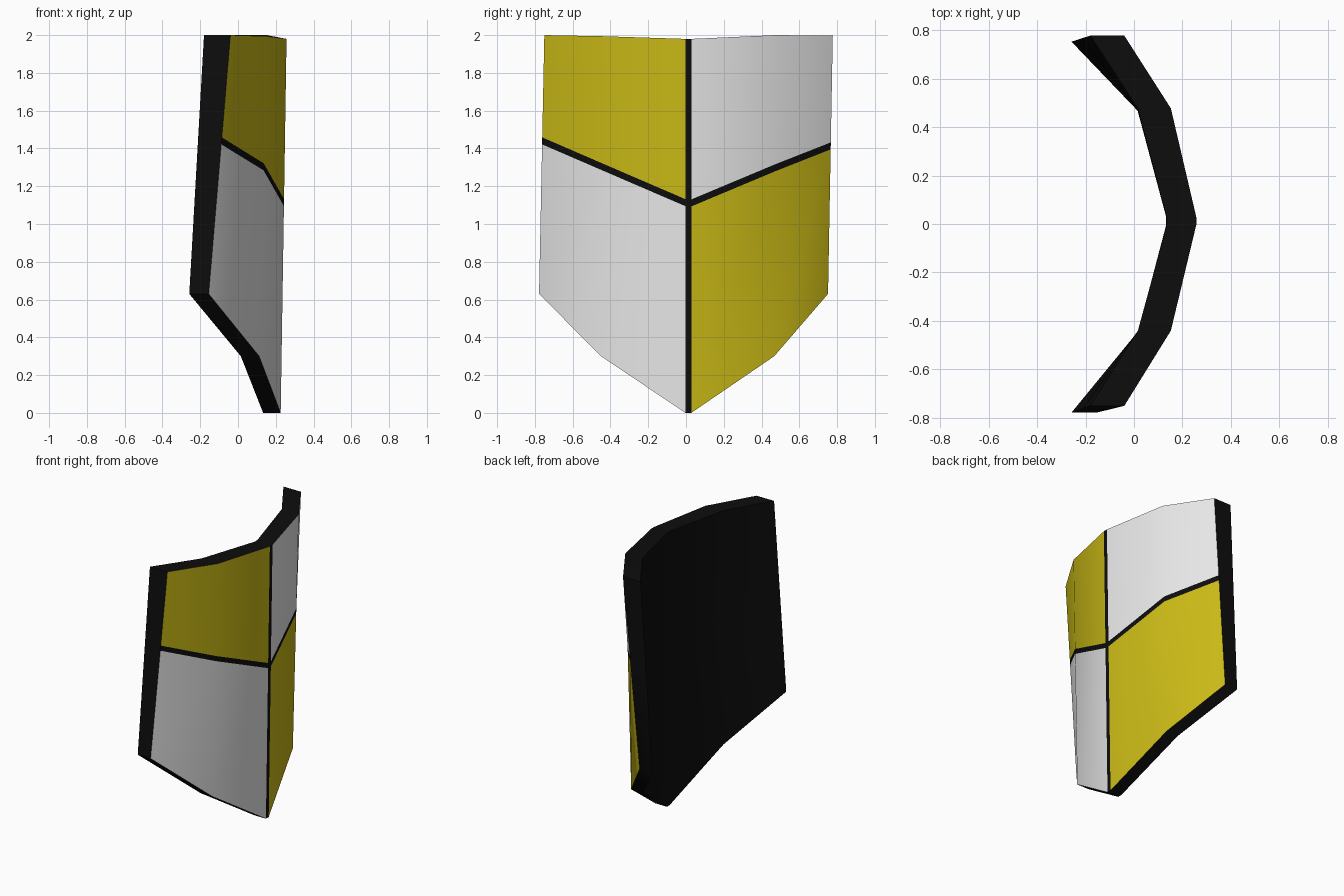
import bpy, bmesh
from mathutils import Vector

if "Cube" in bpy.data.objects:
    bpy.data.objects.remove(bpy.data.objects["Cube"])


def material(name, rgb):
    m = bpy.data.materials.new(name)
    m.diffuse_color = (*rgb, 1.0)
    m.use_nodes = True
    m.node_tree.nodes["Principled BSDF"].inputs["Base Color"].default_value = m.diffuse_color
    return m


# Column profile, left to right: top and bottom points on the front and back skins
# (top y, top z, bottom y, bottom z, front x top, front x bottom, back x top, back x bottom)
columns = [
    (-0.750, 2.000, -0.778, 0.63, -0.040, -0.155, -0.180, -0.258),
    (-0.440, 1.994, -0.450, 0.30, 0.152, 0.112, 0.016, 0.015),
    (-0.003, 1.980, -0.003, 0.00, 0.257, 0.226, 0.135, 0.133),
    (0.028, 1.980, 0.028, 0.00, 0.257, 0.226, 0.135, 0.133),
    (0.477, 2.000, 0.467, 0.30, 0.152, 0.112, 0.016, 0.015),
    (0.777, 1.997, 0.752, 0.63, -0.040, -0.155, -0.180, -0.258),
]
BAND = 0.037  # height of the slanted dividing band


def column_points(c, front):
    """Four points from the bottom to the top, split at the band edges."""
    ty, tz, by, bz, fxt, fxb, bxt, bxb = c
    top = Vector((fxt if front else bxt, ty, tz))
    bottom = Vector((fxb if front else bxb, by, bz))
    low = 1.093 + (0.43 if ty < 0 else 0.395) * abs((ty + by) / 2)
    if 0 < ty < 0.1:
        low = 1.093
    return [bottom] + [bottom.lerp(top, (z - bz) / (tz - bz))
                       for z in (low, low + BAND)] + [top]


bm = bmesh.new()
front = [[bm.verts.new(p) for p in column_points(c, True)] for c in columns]
back = [[bm.verts.new(p) for p in column_points(c, False)] for c in columns]
BLACK, YELLOW, WHITE = 0, 1, 2

# Front and back skins; the front is quartered by the black bands
for i in range(5):
    for j in range(3):
        f = bm.faces.new((front[i][j], front[i + 1][j], front[i + 1][j + 1], front[i][j + 1]))
        if i != 2 and j != 1:
            f.material_index = YELLOW if (i < 2) == (j == 2) else WHITE
        bm.faces.new((back[i][j], back[i][j + 1], back[i + 1][j + 1], back[i + 1][j]))

# Rim: top, bottom and both sides
for i in range(5):
    for j in (0, 3):
        bm.faces.new((front[i][j], front[i + 1][j], back[i + 1][j], back[i][j]))
for j in range(3):
    for i in (0, 5):
        bm.faces.new((front[i][j], front[i][j + 1], back[i][j + 1], back[i][j]))
bmesh.ops.recalc_face_normals(bm, faces=bm.faces[:])

mesh = bpy.data.meshes.new("shield")
bm.to_mesh(mesh)
bm.free()
for m in (material("black", (0.004, 0.004, 0.004)),
          material("yellow", (0.58, 0.48, 0.008)),
          material("white", (0.8, 0.8, 0.8))):
    mesh.materials.append(m)
shield = bpy.data.objects.new("shield", mesh)
bpy.context.collection.objects.link(shield)
bpy.context.view_layer.objects.active = shield
shield.select_set(True)
bpy.ops.object.shade_smooth_by_angle(angle=0.7)
